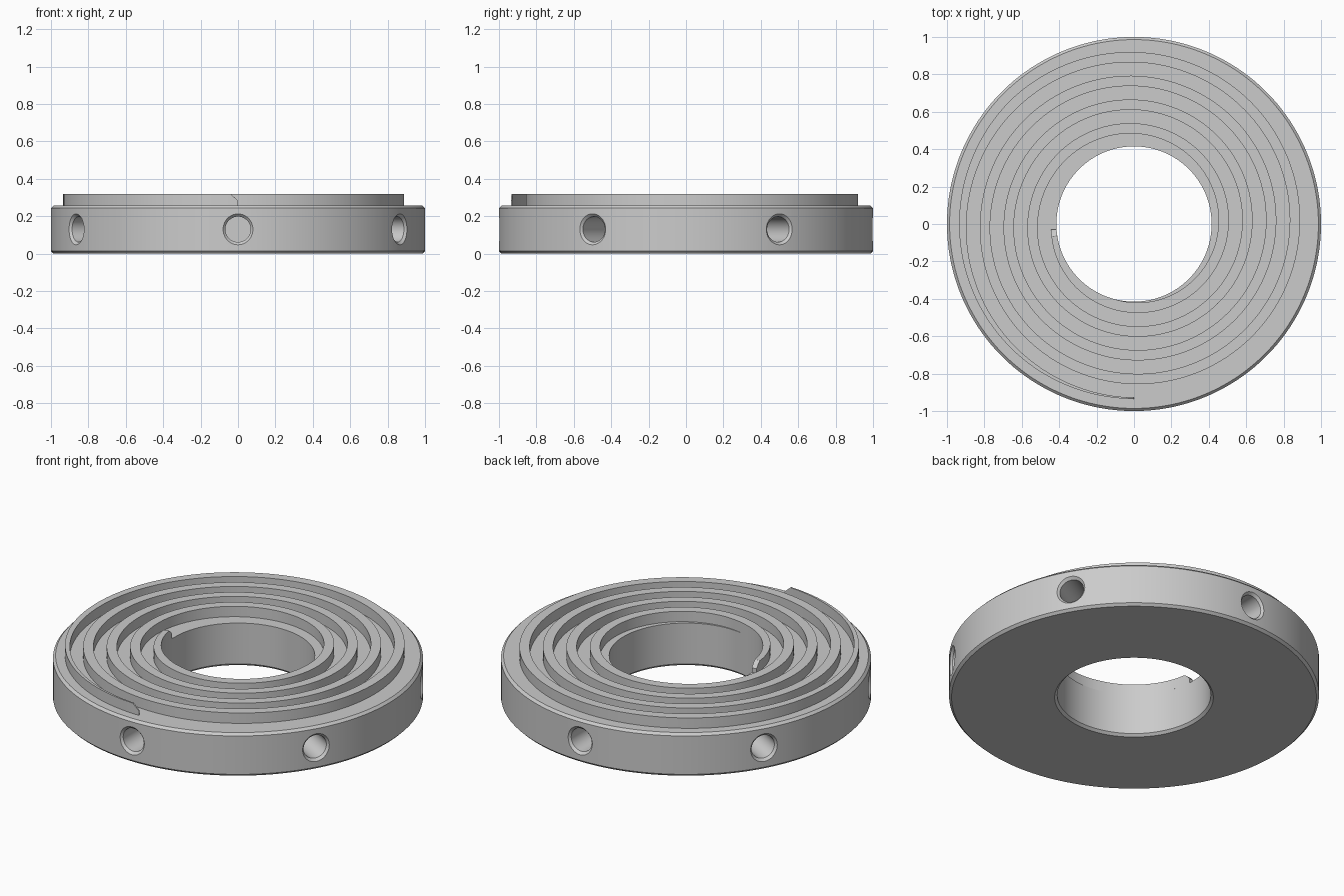
import bpy, bmesh, math
from mathutils import Matrix

if "Cube" in bpy.data.objects:
    bpy.data.objects.remove(bpy.data.objects["Cube"])

steel = bpy.data.materials.new("grey steel")
steel.use_nodes = True
steel.diffuse_color = (0.6, 0.6, 0.6, 1)
steel.node_tree.nodes["Principled BSDF"].inputs["Base Color"].default_value = (0.6, 0.6, 0.6, 1)

BORE, RIM, FLOOR, TOP, CHAMFER = 0.415, 0.935, 0.257, 0.319, 0.014


def finish(name, bm):
    bmesh.ops.recalc_face_normals(bm, faces=bm.faces)
    mesh = bpy.data.meshes.new(name)
    bm.to_mesh(mesh)
    bm.free()
    mesh.materials.append(steel)
    obj = bpy.data.objects.new(name, mesh)
    bpy.context.collection.objects.link(obj)
    return obj


def select(obj):
    bpy.ops.object.select_all(action='DESELECT')
    obj.select_set(True)
    bpy.context.view_layer.objects.active = obj


def lathe(bm, profile, steps, matrix=Matrix()):
    """Spin a closed (radius, height) profile about z, then place it."""
    rings = []
    for i in range(steps):
        a = math.tau * i / steps
        rings.append([bm.verts.new(matrix @ Matrix.Rotation(a, 4, 'Z') @ Matrix.Translation((r, 0, z)).translation)
                      for r, z in profile])
    n = len(profile)
    for i in range(steps):
        a, b = rings[i], rings[(i + 1) % steps]
        for j in range(n):
            k = (j + 1) % n
            bm.faces.new((a[j], b[j], b[k], a[k]))
    bmesh.ops.remove_doubles(bm, verts=bm.verts, dist=1e-5)


# Ring-shaped plate with chamfered outer edges and lower bore edge
bm = bmesh.new()
lathe(bm, [(BORE + CHAMFER, 0), (1 - CHAMFER, 0), (1, CHAMFER), (1, FLOOR - CHAMFER),
           (1 - CHAMFER, FLOOR), (BORE, FLOOR), (BORE, CHAMFER)], 180)
plate = finish("ring_plate", bm)

# Six blind radial holes with countersunk mouths
bm = bmesh.new()
for i in range(6):
    turn = Matrix.Rotation(math.radians(60 * i - 90), 4, 'Z')
    place = Matrix.Translation((0, 0, 0.13)) @ turn @ Matrix.Rotation(math.pi / 2, 4, 'Y')
    lathe(bm, [(0, 0.73), (0.068, 0.73), (0.068, 0.985), (0.113, 1.03), (0, 1.03)], 40, place)
cutter = finish("hole_cutter", bm)
cutter.hide_render = True
cut = plate.modifiers.new("holes", 'BOOLEAN')
cut.operation = 'DIFFERENCE'
cut.solver = 'EXACT'
cut.object = cutter
select(plate)
bpy.ops.object.modifier_apply(modifier=cut.name)
bpy.data.objects.remove(cutter)
bpy.ops.object.shade_smooth_by_angle(angle=math.radians(30))

# Spiral ridge, trimmed to the bore and the rim, with sloped ends
START, END, PITCH, WIDTH = -3.239, 1.0, 0.127, 0.055
bm = bmesh.new()
sections = []
steps = 620
turns = [START + (END - START) * i / steps for i in range(steps + 1)]
for u in turns:
    a = math.tau * u - math.pi / 2
    outer = min(0.856 + PITCH * u, RIM)
    inner = max(0.856 + PITCH * u - WIDTH, BORE)
    from_end = min(u - START, END - u) * math.tau * outer
    top = TOP - 0.035 * max(0, 1 - from_end / 0.03)
    sections.append([bm.verts.new((r * math.cos(a), r * math.sin(a), z))
                     for r, z in ((inner, FLOOR), (inner, top), (outer, top), (outer, FLOOR))])
for a, b in zip(sections, sections[1:]):
    for j in range(4):
        k = (j + 1) % 4
        bm.faces.new((a[j], a[k], b[k], b[j]))
bm.faces.new(sections[0])
bm.faces.new(sections[-1])
ridge = finish("spiral_ridge", bm)
select(ridge)
bpy.ops.object.shade_smooth_by_angle(angle=math.radians(30))
